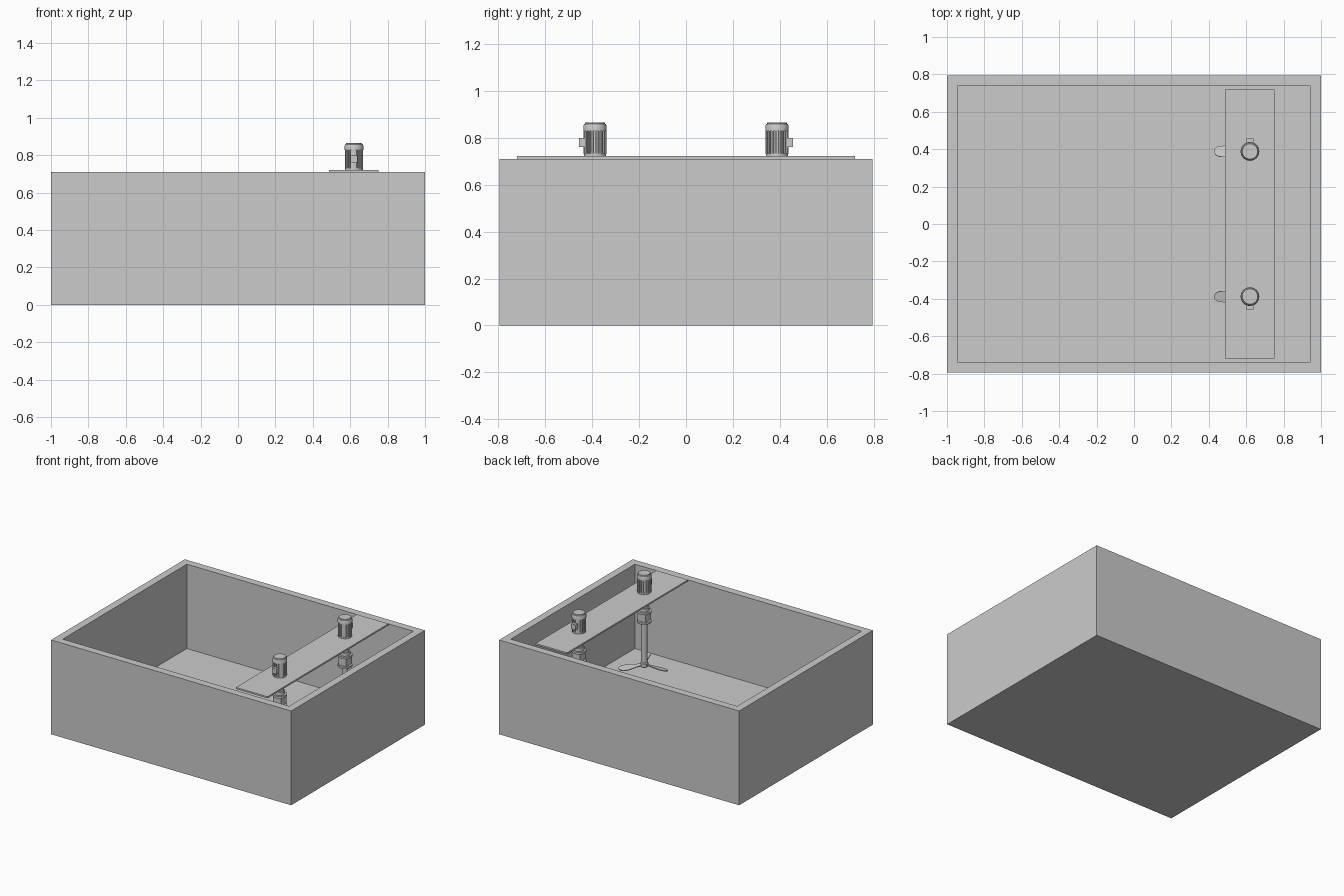
import bpy, bmesh, math
from mathutils import Matrix, Vector

if "Cube" in bpy.data.objects:
    bpy.data.objects.remove(bpy.data.objects["Cube"])

PX, PY = 0.62, 0.388          # mixer axis, mirrored across y


def finish(name, bm, mirror=True, smooth=False):
    bmesh.ops.recalc_face_normals(bm, faces=bm.faces[:])
    me = bpy.data.meshes.new(name)
    bm.to_mesh(me)
    bm.free()
    ob = bpy.data.objects.new(name, me)
    bpy.context.collection.objects.link(ob)
    if mirror:
        mod = ob.modifiers.new("Mirror", 'MIRROR')
        mod.use_axis = (False, True, False)
        mod.use_clip = False
        mod.use_mirror_merge = False
    if smooth:
        bpy.ops.object.select_all(action='DESELECT')
        bpy.context.view_layer.objects.active = ob
        ob.select_set(True)
        bpy.ops.object.shade_smooth_by_angle(angle=math.radians(35))
    return ob


def add_box(bm, x0, x1, y0, y1, z0, z1):
    m = Matrix.Translation(((x0 + x1) / 2, (y0 + y1) / 2, (z0 + z1) / 2))
    m = m @ Matrix.Diagonal((x1 - x0, y1 - y0, z1 - z0, 1))
    bmesh.ops.create_cube(bm, size=1, matrix=m)


def add_prism(bm, pts, z0, z1, matrix):
    f = bm.faces.new([bm.verts.new(matrix @ Vector((x, y, z0))) for x, y in pts])
    up = matrix.to_3x3() @ Vector((0, 0, z1 - z0))
    ext = bmesh.ops.extrude_face_region(bm, geom=[f], use_keep_orig=True)
    bmesh.ops.translate(bm, vec=up,
                        verts=[v for v in ext["geom"] if isinstance(v, bmesh.types.BMVert)])


def lathe(name, profile, n=32):
    bm = bmesh.new()
    rings = [[bm.verts.new((PX + r * math.cos(2 * math.pi * i / n),
                            PY + r * math.sin(2 * math.pi * i / n), z))
              for i in range(n)] for r, z in profile]
    for a, b in zip(rings, rings[1:]):
        for i in range(n):
            j = (i + 1) % n
            bm.faces.new((a[i], a[j], b[j], b[i]))
    bm.faces.new(rings[0][::-1])
    bm.faces.new(rings[-1])
    return finish(name, bm, smooth=True)


axis = Matrix.Translation((PX, PY, 0))

# Open tank with an 0.08 wall
bm = bmesh.new()
add_box(bm, -1, 1, -0.795, 0.795, 0, 0.71)
top = max(bm.faces, key=lambda f: f.calc_center_median().z)
bmesh.ops.inset_region(bm, faces=[top], thickness=0.08)
inner = bmesh.ops.extrude_discrete_faces(bm, faces=[top])["faces"][0]
bmesh.ops.translate(bm, vec=(0, 0, -0.635), verts=inner.verts[:])
finish("tank", bm, mirror=False)

# Bridge plate resting on the rim
bm = bmesh.new()
add_box(bm, 0.487, 0.75, -0.72, 0.72, 0.71, 0.722)
finish("bridge_plate", bm, mirror=False)

# Finned motor housing
bm = bmesh.new()
fins, pts = 20, []
for i in range(fins):
    for k, r in ((0.0, 0.042), (0.5, 0.042), (0.55, 0.049), (0.95, 0.049)):
        a = 2 * math.pi * (i + k) / fins
        pts.append((r * math.cos(a), r * math.sin(a)))
add_prism(bm, pts, 0.73, 0.832, axis)
finish("motor_housing", bm)

# Motor base ring and fan cover
lathe("motor_base", [(0.047, 0.722), (0.047, 0.733)])
lathe("motor_fan_cover", [(0.05, 0.828), (0.05, 0.85), (0.047, 0.858),
                          (0.043, 0.86), (0.041, 0.866)])

# Terminal box on the outer side of the motor
bm = bmesh.new()
add_box(bm, PX - 0.019, PX + 0.019, PY + 0.035, PY + 0.068, 0.76, 0.80)
finish("terminal_box", bm)

# Bearing column below the bridge, with flanges
lathe("bearing_column", [(0.048, 0.71), (0.048, 0.698), (0.028, 0.698), (0.028, 0.61),
                         (0.036, 0.61), (0.036, 0.585), (0.05, 0.585), (0.05, 0.57),
                         (0.03, 0.57), (0.03, 0.51), (0.05, 0.51), (0.05, 0.497)])

# Square coupling block between the flanges
bm = bmesh.new()
add_box(bm, PX - 0.033, PX + 0.033, PY - 0.033, PY + 0.033, 0.508, 0.572)
finish("coupling_block", bm)

# Shaft and propeller hub
lathe("mixer_shaft", [(0.022, 0.5), (0.022, 0.17)])
lathe("propeller_hub", [(0.022, 0.16), (0.028, 0.166), (0.028, 0.19), (0.022, 0.196)])

# Three rounded blades
bm = bmesh.new()
half = [(0.015, 0.012), (0.06, 0.016), (0.10, 0.025), (0.135, 0.031), (0.165, 0.029),
        (0.182, 0.02), (0.191, 0.008)]
outline = half + [(x, -y) for x, y in reversed(half)]
for i in range(3):
    m = (Matrix.Translation((PX, PY, 0.178))
         @ Matrix.Rotation(math.pi + i * 2 * math.pi / 3, 4, 'Z')
         @ Matrix.Rotation(math.radians(12), 4, 'X'))
    add_prism(bm, outline, -0.003, 0.003, m)
finish("propeller_blades", bm)
